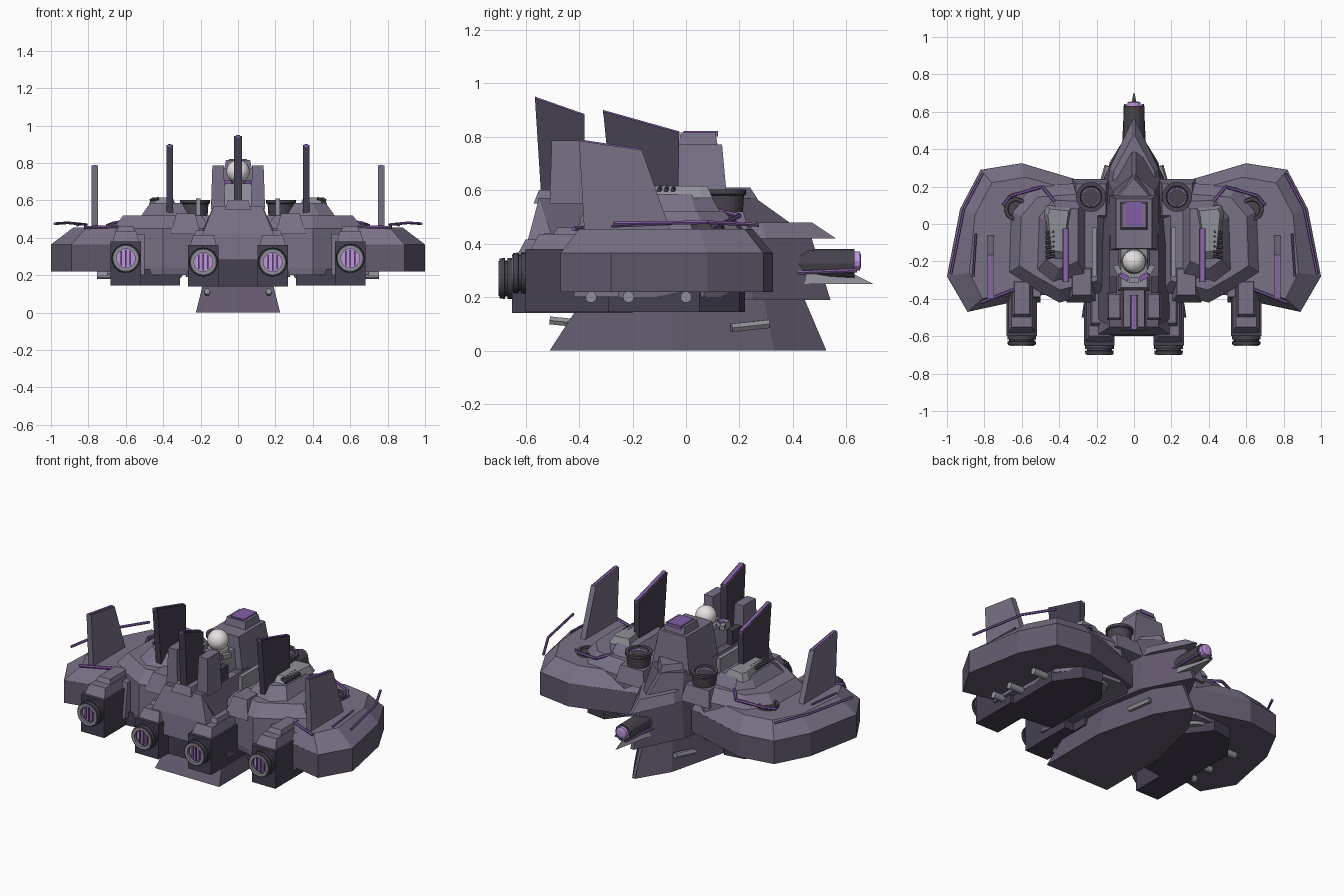
import bpy, bmesh, math
from mathutils import Vector, Matrix

if "Cube" in bpy.data.objects:
    bpy.data.objects.remove(bpy.data.objects["Cube"])

def material(name, r, g, b):
    m = bpy.data.materials.new(name)
    m.diffuse_color = (r, g, b, 1)
    m.use_nodes = True
    m.node_tree.nodes["Principled BSDF"].inputs["Base Color"].default_value = m.diffuse_color
    return m

HULL = material("hull", .19, .165, .24)
MID = material("mid_hull", .12, .10, .15)
DARK = material("dark_hull", .06, .05, .08)
GREY = material("grey_metal", .28, .28, .32)
BLACK = material("black_metal", .065, .057, .075)
GLOW = material("purple_glow", .52, .30, .72)
TRIM = material("purple_trim", .22, .11, .36)
WHITE = material("white_dome", .8, .75, .76)

def finish(name, bm, mat, mirror):
    bmesh.ops.recalc_face_normals(bm, faces=bm.faces)
    me = bpy.data.meshes.new(name)
    bm.to_mesh(me)
    bm.free()
    me.materials.append(mat)
    ob = bpy.data.objects.new(name, me)
    bpy.context.collection.objects.link(ob)
    if mirror:
        ob.modifiers.new("mirror", 'MIRROR')
    return ob

def loft(name, sections, mat=HULL, mirror=False, closed=False):
    """Skin equal-length rings of 3D points; cap the ends unless the loop closes."""
    bm = bmesh.new()
    rings = [[bm.verts.new(p) for p in s] for s in sections]
    n = len(rings[0])
    for a, b in zip(rings, rings[1:] + ([rings[0]] if closed else [])):
        for i in range(n):
            j = (i + 1) % n
            bm.faces.new((a[i], a[j], b[j], b[i]))
    if not closed:
        bm.faces.new(rings[0])
        bm.faces.new(rings[-1])
    return finish(name, bm, mat, mirror)

def level(pts, z):
    return [(x, y, z) for x, y in pts]

def sym(half, z):
    """Full outline from the +x half."""
    return level(half + [(-x, y) for x, y in reversed(half)], z)

def rect(x0, x1, y0, y1, z):
    return level([(x0, y0), (x1, y0), (x1, y1), (x0, y1)], z)

def box(name, x0, x1, y0, y1, z0, z1, mat=HULL, mirror=True, tx=0, ty=0):
    """Box whose top is pulled in by tx and ty."""
    return loft(name, [rect(x0, x1, y0, y1, z0), rect(x0 + tx, x1 - tx, y0 + ty, y1 - ty, z1)], mat, mirror)

def fin(name, x, t, pts, mat=HULL, mirror=True):
    return loft(name, [[(x + s * t, y, z) for y, z in pts] for s in (-.5, .5)], mat, mirror)

def lathe(name, center, axis, profile, mat, n=20, mirror=True, closed=False):
    """Revolve (radius, height) points round an axis."""
    rot = Vector(axis).to_track_quat('Z', 'Y')
    secs = [[rot @ Vector((r * math.cos(2 * math.pi * i / n), r * math.sin(2 * math.pi * i / n), h)) + Vector(center)
             for i in range(n)] for r, h in profile]
    return loft(name, secs, mat, mirror, closed)

def rods(name, pts, r, mat=TRIM, mirror=True, n=6):
    for i, (a, b) in enumerate(zip(pts, pts[1:])):
        d = Vector(b) - Vector(a)
        lathe(f"{name}_{i}", a, d, [(r, 0), (r, d.length)], mat, n, mirror)

# keel and central hull
loft("keel", [sym([(.01, .525), (.13, .33), (.225, -.05), (.225, -.51)], 0),
              sym([(.01, .44), (.11, .29), (.175, -.05), (.175, -.38)], .2)], MID)
loft("central_hull", [sym([(.012, .54), (.16, .25), (.22, -.1), (.28, -.5)], .19),
                      sym([(.01, .47), (.14, .24), (.19, -.1), (.2, -.5)], .42),
                      sym([(.01, .26), (.11, .18), (.13, -.1), (.13, -.55)], .57)], MID)
box("stern_block", -.2, .2, -.55, -.2, .14, .3, DARK, False)
loft("stern_bevel", [rect(-.2, .2, -.6, -.2, .28), rect(-.19, .19, -.59, -.2, .42), rect(-.13, .13, -.55, -.2, .57)])
loft("nose_deck", [sym([(.006, .56), (.13, .3), (.15, .1)], .42), sym([(.006, .47), (.11, .28), (.12, .1)], .48)])
loft("nose_ridge", [sym([(.006, .33), (.11, .17), (.13, 0)], .47), sym([(.004, .24), (.08, .15), (.1, 0)], .61)])

# nose cannon
lathe("cannon_barrel", (0, .36, .325), (0, 1, 0), [(.055, 0), (.055, .27), (.042, .27), (.042, .2)], BLACK, 12, False)
lathe("cannon_core", (0, .5, .335), (0, 1, 0), [(.036, 0), (.036, .15), (.02, .155)], GLOW, 12, False)
loft("nose_spike", [sym([(.003, .7), (.06, .42)], .25), sym([(.003, .62), (.05, .42)], .29)], GREY)
rods("cannon_rail", [(.058, .38, .29), (.045, .64, .3)], .008)

# wing pods: darker walls under a light bevelled deck
rim = [(.18, .2), (.6, .325), (.82, .29), (.93, .08), (1, -.28), (.89, -.47), (.66, -.42), (.5, -.3), (.2, -.3)]
top = [(.22, .15), (.58, .25), (.76, .22), (.85, .05), (.88, -.26), (.81, -.4), (.66, -.36), (.5, -.27), (.22, -.26)]
loft("wing_pod", [level(rim, .22), level(rim, .365)], MID, True)
loft("wing_deck", [level(rim, .364), level(top, .455)], HULL, True)

# inner bodies between the spine and the pods
oct_ = [(.15, .14), (.28, .22), (.55, .2), (.66, .07), (.67, -.26), (.56, -.33), (.4, -.42), (.15, -.36)]
def inset(s, z, c=(.38, -.08)):
    return level([(c[0] + (x - c[0]) * s, c[1] + (y - c[1]) * s) for x, y in oct_], z)
loft("inner_body", [inset(.98, .2), inset(1, .24), inset(1, .45), inset(.8, .52)], HULL, True)
loft("belly_block", [level([(.31, .08), (.42, .22), (.55, .2), (.66, .05), (.66, -.4), (.31, -.36)], z)
                     for z in (.145, .23)], DARK, True)
loft("inner_deck", [level([(.25, .13), (.44, .14), (.52, .04), (.53, -.26), (.44, -.33), (.25, -.3)], .5),
                    level([(.3, .08), (.42, .09), (.47, .02), (.47, -.19), (.4, -.24), (.3, -.2)], .585)], HULL, True)
loft("deck_plate", [level([(.33, .09), (.47, .1), (.48, .06), (.45, -.2), (.38, -.2)], .57),
                    level([(.35, .07), (.45, .08), (.46, .05), (.44, -.14), (.38, -.15)], .615)], GREY, True)
for i in range(6):
    y = -.04 - i * .026
    rods(f"vent_rib_{i}", [(.425, y, .61), (.47, y - .01, .6)], .009, BLACK)
box("inner_shoulder", .2, .36, -.42, -.2, .42, .53, HULL, tx=.03, ty=.04)
box("side_channel", .2, .225, -.28, -.02, .5, .61, GREY)

# engines: housing, cowling, nozzle and slatted glow
for label, x, y, z, y1 in (("outer", .6, -.6, .29, -.29), ("inner", .185, -.65, .27, -.3)):
    box(f"{label}_engine", x - .082, x + .082, y, y1, z - .13 if label == "inner" else z - .145, z + .09, DARK)
    box(f"{label}_cowling", x - .07, x + .07, y + .02, y1 + .04, z + .09, z + .145, HULL, tx=.015, ty=.03)
    box(f"{label}_engine_cap", x - .05, x + .05, y + .1, y1, z + .14, z + .17, HULL, tx=.01, ty=.02)
    lathe(f"{label}_nozzle", (x, y, z), (0, -1, 0), [(.077, 0), (.077, .018), (.067, .018), (.067, .026), (.077, .028),
          (.074, .047), (.055, .047), (.05, .01)], BLACK, 24)
    lathe(f"{label}_nozzle_ring", (x, y, z), (0, -1, 0), [(.05, .04), (.05, .051), (.066, .051), (.066, .04)], GREY, 24, True, True)
    lathe(f"{label}_glow", (x, y, z), (0, -1, 0), [(.05, 0), (.05, .028)], GLOW, 24)
    for i in (-1, 0, 1):
        h = .045 if i == 0 else .038
        box(f"{label}_slat_{i + 1}", x + i * .024 - .004, x + i * .024 + .004, y - .038, y - .02, z - h, z + h, TRIM)
box("outer_engine_pylon", .5, .7, -.42, -.25, .2, .42, HULL, ty=.03)

# fins with purple trim along the top edge
for label, x, t, pts, mat, mir in (
        ("tail_fin", 0, .045, [(-.54, .55), (-.565, .945), (-.38, .88), (-.38, .55)], DARK, False),
        ("inner_fin", .365, .036, [(-.27, .5), (-.31, .895), (-.025, .815), (-.03, .5)], DARK, True),
        ("outer_fin", .765, .034, [(-.38, .44), (-.4, .785), (-.165, .75), (-.055, .44)], HULL, True)):
    fin(label, x, t, pts, mat, mir)
    (ya, za), (yb, zb) = pts[1], pts[2]
    fin(label + "_trim", x, t * .5, [(ya, za - .01), (ya, za + .005), (yb, zb + .005), (yb, zb - .01)], TRIM, mir)
box("tail_fin_base", -.07, .07, -.57, -.32, .55, .6, HULL, False, .015, .02)

# bridge tower, pillars and dome
loft("bridge_tower", [rect(-.13, .13, -.14, .155, .55), rect(-.095, .095, -.13, .135, .77)])
box("bridge_roof", -.075, .075, -.03, .12, .76, .815, HULL, False, .01, .01)
box("bridge_hatch", -.048, .048, -.01, .12, .8, .822, TRIM, False)
box("bridge_neck", -.085, .085, -.36, -.1, .55, .69, GREY, False, .015, .02)
box("rear_pillar", .068, .145, -.51, -.37, .55, .785, HULL, tx=.008, ty=.008)
box("rear_pillar_band", .09, .13, -.37, -.28, .55, .66, DARK)
bm = bmesh.new()
bmesh.ops.create_uvsphere(bm, u_segments=24, v_segments=14, radius=.062, matrix=Matrix.Translation((0, -.2, .755)))
for f in bm.faces:
    f.smooth = True
finish("sensor_dome", bm, WHITE, False)
lathe("dome_seat", (0, -.2, .67), (0, 0, 1), [(.075, 0), (.06, .035)], GREY, 20, False)
for i in range(5):
    a, b = [math.radians(-170 + 32 * i + d) for d in (2, 30)]
    arc = [(r * math.cos(t), -.2 + r * math.sin(t)) for r, t in ((.085, a), (.115, a), (.115, b), (.085, b))]
    loft(f"dome_collar_{i}", [level(arc, .68), level(arc, .705)], TRIM if i % 2 else GREY)

# deck turrets on pedestals, and wing hatches
box("turret_pedestal", .13, .33, .02, .24, .42, .52, HULL, tx=.02, ty=.025)
lathe("turret", (.23, .145, .5), (0, 0, 1), [(.066, 0), (.072, .08), (.08, .085), (.08, .102), (.058, .102), (.055, .085)], BLACK, 24)
lathe("turret_trim", (.23, .145, .585), (0, 0, 1), [(.043, 0), (.043, .01), (.05, .01), (.05, 0)], GLOW, 24, True, True)
lathe("wing_hatch", (.63, .08, .44), (0, 0, 1), [(.065, 0), (.062, .035), (.045, .035), (.042, .025)], BLACK, 20)

# purple pipes and wing rails
rods("deck_pipe", [(.4, .09, .53), (.49, .2, .505), (.66, .15, .48), (.7, .1, .465)], .009)
rods("wing_rail", [(.81, .27, .47), (.91, .08, .48), (.98, -.27, .475)], .008)
rods("wing_antenna", [(.64, -.35, .46), (.82, -.42, .455)], .009)
rods("wing_rod", [(.845, -.05, .475), (.86, -.28, .465)], .006)

# underside guns, studs and plates
for i, y in enumerate((-.355, -.215, 0)):
    rods(f"pod_stud_{i}", [(.6, y, .2), (.755, y, .2)], .021, GREY, True, 12)
rods("keel_gun", [(.14, .31, .1), (.18, .17, .085)], .018, GREY)
rods("stern_gun", [(.165, -.51, .113), (.165, -.38, .1)], .017, GREY)
lathe("belly_plate", (.375, .1, .185), (0, 0, 1), [(.07, 0), (.08, .02)], GREY, 12)
